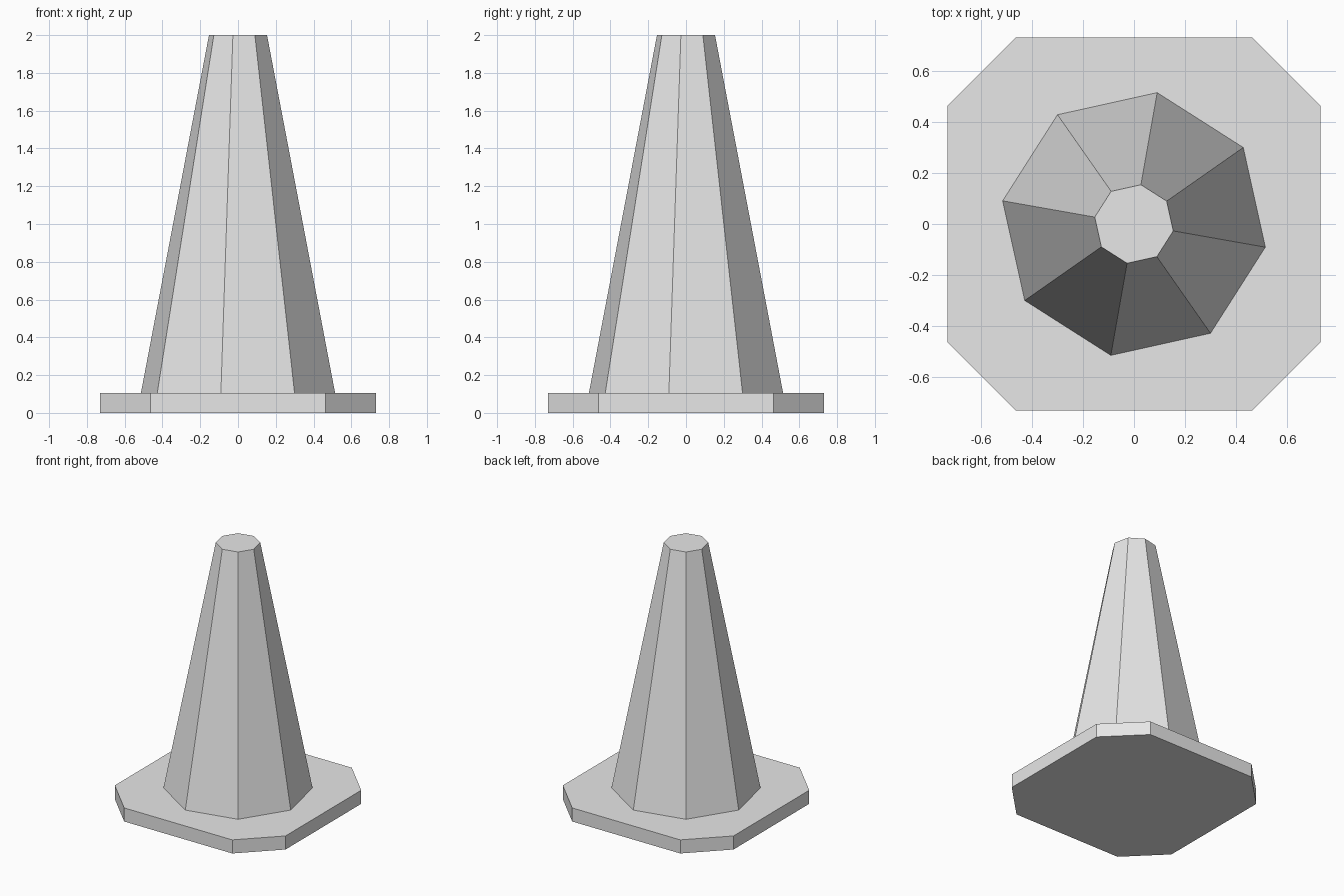
import bpy
import bmesh
import math
from mathutils import Matrix

cube = bpy.data.objects.get("Cube")
if cube:
    bpy.data.objects.remove(cube, do_unlink=True)

BASE_HEIGHT = 0.105
HEIGHT = 2.0

# Single plain grey
grey = bpy.data.materials.new("light_grey")
grey.use_nodes = True
colour = (0.8, 0.8, 0.8, 1)
grey.diffuse_color = colour
grey.node_tree.nodes["Principled BSDF"].inputs["Base Color"].default_value = colour


def add_part(name, bm):
    mesh = bpy.data.meshes.new(name)
    bmesh.ops.recalc_face_normals(bm, faces=bm.faces)
    bm.to_mesh(mesh)
    bm.free()
    mesh.materials.append(grey)
    obj = bpy.data.objects.new(name, mesh)
    bpy.context.collection.objects.link(obj)
    return obj


# Square foot plate with its four upright corners chamfered
bm = bmesh.new()
bmesh.ops.create_cube(bm, size=1, matrix=Matrix.Translation((0, 0, BASE_HEIGHT / 2))
                      @ Matrix.Diagonal((1.46, 1.46, BASE_HEIGHT, 1)))
corners = [e for e in bm.edges if abs(e.verts[0].co.z - e.verts[1].co.z) > 0.01]
bmesh.ops.bevel(bm, geom=corners, offset=0.268, offset_type='OFFSET',
                segments=1, affect='EDGES')
add_part("base_plate", bm)

# Eight-sided tapering body, turned a little against the plate
body_height = HEIGHT - BASE_HEIGHT
bm = bmesh.new()
bmesh.ops.create_cone(bm, cap_ends=True, segments=8, radius1=0.522, radius2=0.156,
                      depth=body_height,
                      matrix=Matrix.Translation((0, 0, BASE_HEIGHT + body_height / 2))
                      @ Matrix.Rotation(math.radians(35), 4, 'Z'))
add_part("cone_body", bm)
